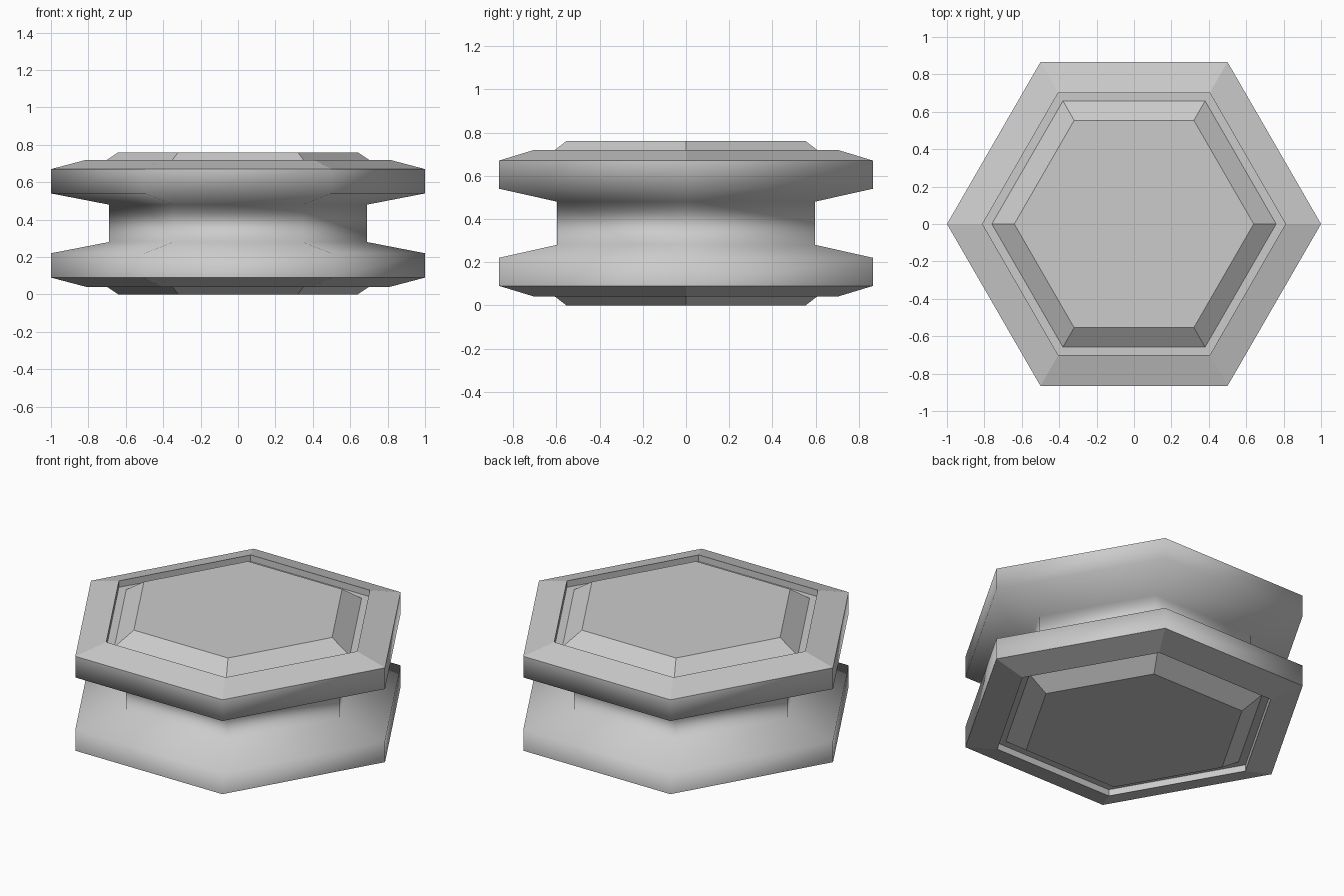
import bpy, bmesh
from math import cos, sin, pi

if "Cube" in bpy.data.objects:
    bpy.data.objects.remove(bpy.data.objects["Cube"])

SIDES = 6
MID = 0.38

# Lower half of the profile (corner radius, z, smooth strip up to next point)
half = [
    (0.64, 0.00, False),   # raised centre panel
    (0.76, 0.08, False),   # groove floor
    (0.81, 0.08, False),   # groove wall
    (0.81, 0.04, False),   # bevelled rim
    (1.00, 0.09, True),    # flange wall
    (1.00, 0.22, True),    # flange inner slope
    (0.69, 0.28, True),    # neck
]
points = [(r, z) for r, z, _ in half]
points += [(r, 2 * MID - z) for r, z in reversed(points)]
flags = [s for _, _, s in half]
flags += flags[-2::-1]

bm = bmesh.new()
rings = [[bm.verts.new((r * cos(2 * pi * i / SIDES), r * sin(2 * pi * i / SIDES), z))
          for i in range(SIDES)] for r, z in points]

# Strips between neighbouring hexagonal rings
for low, high, smooth in zip(rings, rings[1:], flags):
    for i in range(SIDES):
        j = (i + 1) % SIDES
        face = bm.faces.new((low[i], low[j], high[j], high[i]))
        face.smooth = smooth

# Flat panels on the bottom and top
bm.faces.new(rings[0][::-1])
bm.faces.new(rings[-1])
bmesh.ops.recalc_face_normals(bm, faces=bm.faces)

mesh = bpy.data.meshes.new("hexagonal_spool")
bm.to_mesh(mesh)
bm.free()
spool = bpy.data.objects.new("hexagonal_spool", mesh)
bpy.context.collection.objects.link(spool)
